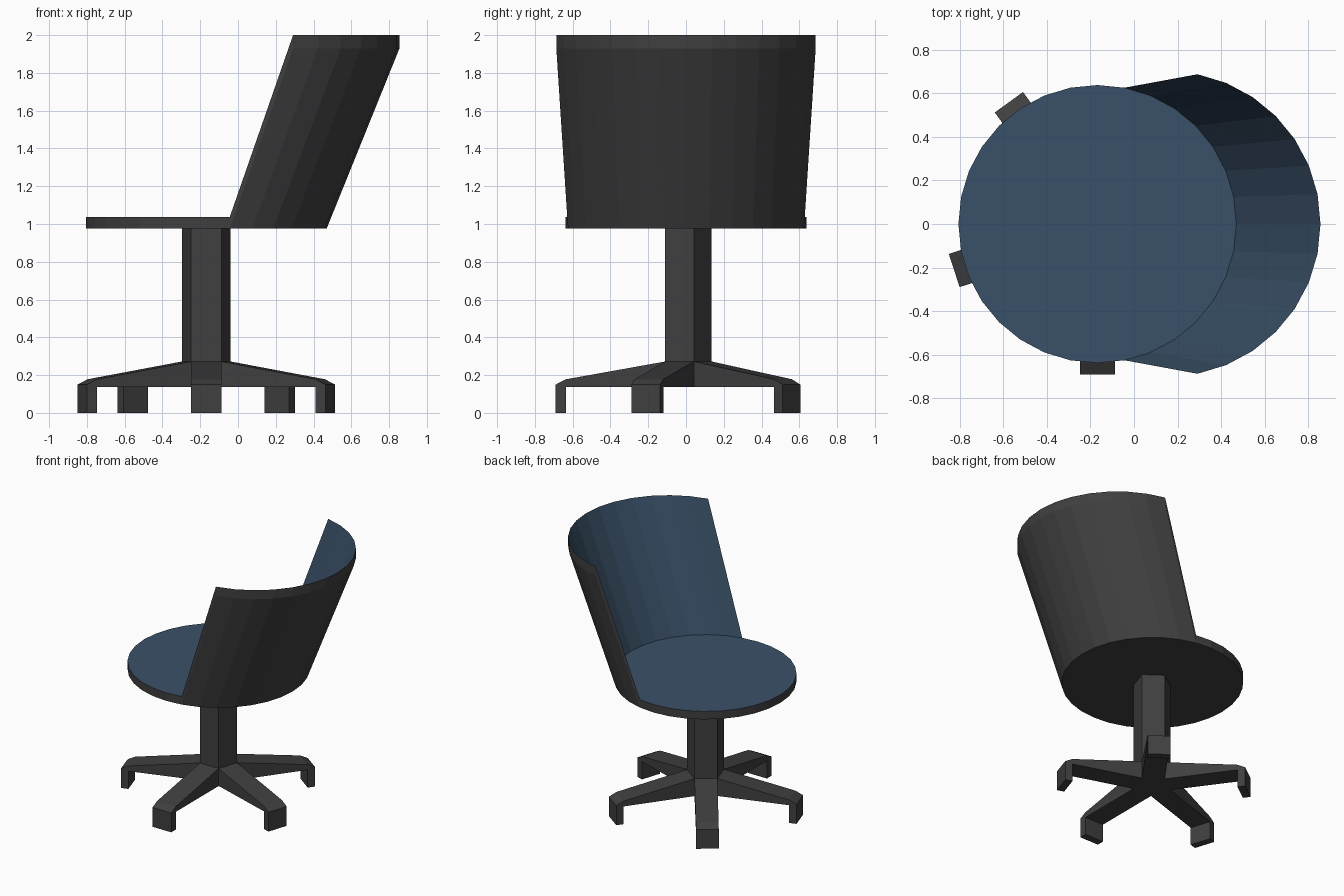
import bpy, bmesh
from math import sin, cos, pi, radians

if "Cube" in bpy.data.objects:
    bpy.data.objects.remove(bpy.data.objects["Cube"])

CX = -0.168  # axis of seat, column and base


def material(name, colour):
    m = bpy.data.materials.new(name)
    m.diffuse_color = (*colour, 1)
    m.use_nodes = True
    m.node_tree.nodes["Principled BSDF"].inputs["Base Color"].default_value = m.diffuse_color
    return m


FRAME = material("dark_plastic", (0.05, 0.05, 0.05))
FABRIC = material("blue_fabric", (0.042, 0.082, 0.14))


def finish(name, bm, mats, normals=True):
    if normals:
        bmesh.ops.recalc_face_normals(bm, faces=bm.faces)
    me = bpy.data.meshes.new(name)
    bm.to_mesh(me)
    bm.free()
    for m in mats:
        me.materials.append(m)
    ob = bpy.data.objects.new(name, me)
    bpy.context.collection.objects.link(ob)
    return ob


def ring(bm, cx, r, z, steps, n):
    return [bm.verts.new((cx + r * cos(2 * pi * i / n), r * sin(2 * pi * i / n), z))
            for i in steps]


# Seat disc with a leaning wrap-around back sheared up from its rim
N, K = 32, 7
bm = bmesh.new()
low = ring(bm, CX, 0.637, 0.975, range(N), N)
top = ring(bm, CX, 0.637, 1.037, range(N), N)
arc = range(-K, K + 1)
back_low = ring(bm, 0.155, 0.70, 1.93, arc, N)
back_top = ring(bm, 0.155, 0.70, 2.0, arc, N)

bm.faces.new(top).material_index = 1
bm.faces.new(low[::-1])
for i in range(K, N - K):  # exposed front rim
    bm.faces.new((low[i], low[i + 1], top[i + 1], top[i]))
for j, i in enumerate(range(-K, K)):
    # outer shell, lip and upholstered inner face
    bm.faces.new((low[i], low[i + 1], back_low[j + 1], back_low[j]))
    bm.faces.new((back_low[j], back_low[j + 1], back_top[j + 1], back_top[j]))
    inner = bm.faces.new((top[i + 1], top[i], back_top[j], back_top[j + 1]))
    inner.material_index = 1
# side edges of the back
bm.faces.new((low[-K], back_low[0], back_top[0], top[-K]))
bm.faces.new((low[K], top[K], back_top[-1], back_low[-1]))
finish("seat_shell", bm, [FRAME, FABRIC])

# Five-sided column, one flat facing each leg
HALF = 0.08
R = HALF / sin(pi / 5)
bm = bmesh.new()
rings = [[bm.verts.new((CX + R * cos(radians(-54 + 72 * k)),
                        R * sin(radians(-54 + 72 * k)), z)) for k in range(5)]
         for z in (0.137, 0.976)]
bm.faces.new(rings[0])
bm.faces.new(rings[1])
for k in range(5):
    q = (k + 1) % 5
    bm.faces.new((rings[0][k], rings[0][q], rings[1][q], rings[1][k]))
finish("column", bm, [FRAME])

# Hooked legs: side profile (distance from axis, height) extruded across
A = R * cos(pi / 5)
PROFILE = [(A, 0.137), (A, 0.272), (0.635, 0.178), (0.69, 0.15),
           (0.69, 0.0), (0.635, 0.0), (0.635, 0.137)]
for k in range(5):
    a = radians(-90 + 72 * k)
    bm = bmesh.new()
    sides = [[bm.verts.new((CX + r * cos(a) - w * sin(a),
                            r * sin(a) + w * cos(a), z)) for r, z in PROFILE]
             for w in (-HALF, HALF)]
    bm.faces.new(sides[0])
    bm.faces.new(sides[1])
    for i in range(1, len(PROFILE)):  # inner end is left open against the column
        q = (i + 1) % len(PROFILE)
        bm.faces.new((sides[0][i], sides[0][q], sides[1][q], sides[1][i]))
    finish(f"leg_{k + 1}", bm, [FRAME])
